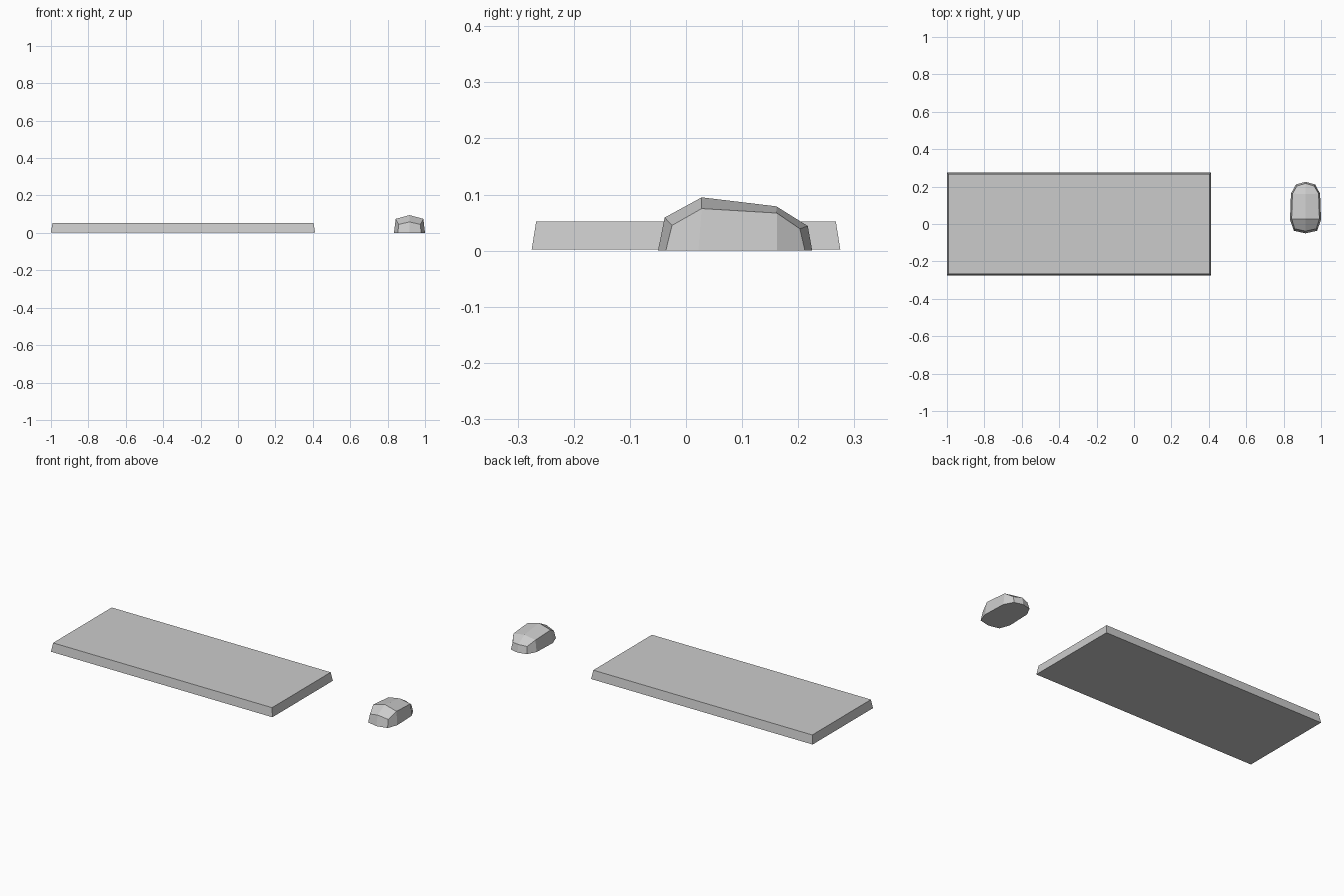
import bpy

if "Cube" in bpy.data.objects:
    bpy.data.objects.remove(bpy.data.objects["Cube"])


def make_object(name, verts, faces):
    mesh = bpy.data.meshes.new(name)
    mesh.from_pydata(verts, [], faces)
    mesh.validate()
    mesh.update()
    obj = bpy.data.objects.new(name, mesh)
    bpy.context.collection.objects.link(obj)
    return obj


# Keyboard slab: thin box with slightly tapered sides
def slab(name, x0, x1, half_y, z0, z1, inset):
    verts = []
    for z, d in ((z0, 0), (z1, inset)):
        a, b, h = x0 + d, x1 - d, half_y - d
        verts += [(a, -h, z), (b, -h, z), (b, h, z), (a, h, z)]
    faces = [(3, 2, 1, 0), (4, 5, 6, 7)]
    faces += [(i, (i + 1) % 4, (i + 1) % 4 + 4, i + 4) for i in range(4)]
    return make_object(name, verts, faces)


slab("keyboard_slab", -1.0, 0.412, 0.275, 0.002, 0.052, 0.008)

# Mouse: rows from front bottom, over the top, to back bottom
# (centre y, centre z, side y, side z, half width)
CX = 0.917
rows = [
    (-0.050, 0.000, -0.036, 0.000, 0.062),
    (-0.038, 0.059, -0.025, 0.045, 0.058),
    (0.028, 0.095, 0.028, 0.075, 0.074),
    (0.161, 0.079, 0.162, 0.067, 0.070),
    (0.217, 0.044, 0.203, 0.039, 0.046),
    (0.225, 0.000, 0.212, 0.000, 0.051),
]
verts, faces = [], []
for cy, cz, sy, sz, w in rows:
    verts += [(CX - w, sy, sz), (CX, cy, cz), (CX + w, sy, sz)]
for r in range(5):
    for c in range(2):
        i = 3 * r + c
        faces.append((i, i + 1, i + 4, i + 3))

# Mouse side walls and underside
for y, w in ((0.022, 0.083), (0.162, 0.078)):
    verts += [(CX - w, y, 0), (CX + w, y, 0)]
faces += [(0, 3, 6, 18), (18, 6, 9, 20), (20, 9, 12, 15)]
faces += [(2, 19, 8, 5), (19, 21, 11, 8), (21, 17, 14, 11)]
faces.append((0, 18, 20, 15, 16, 17, 21, 19, 2, 1))
make_object("mouse_body", verts, faces)
